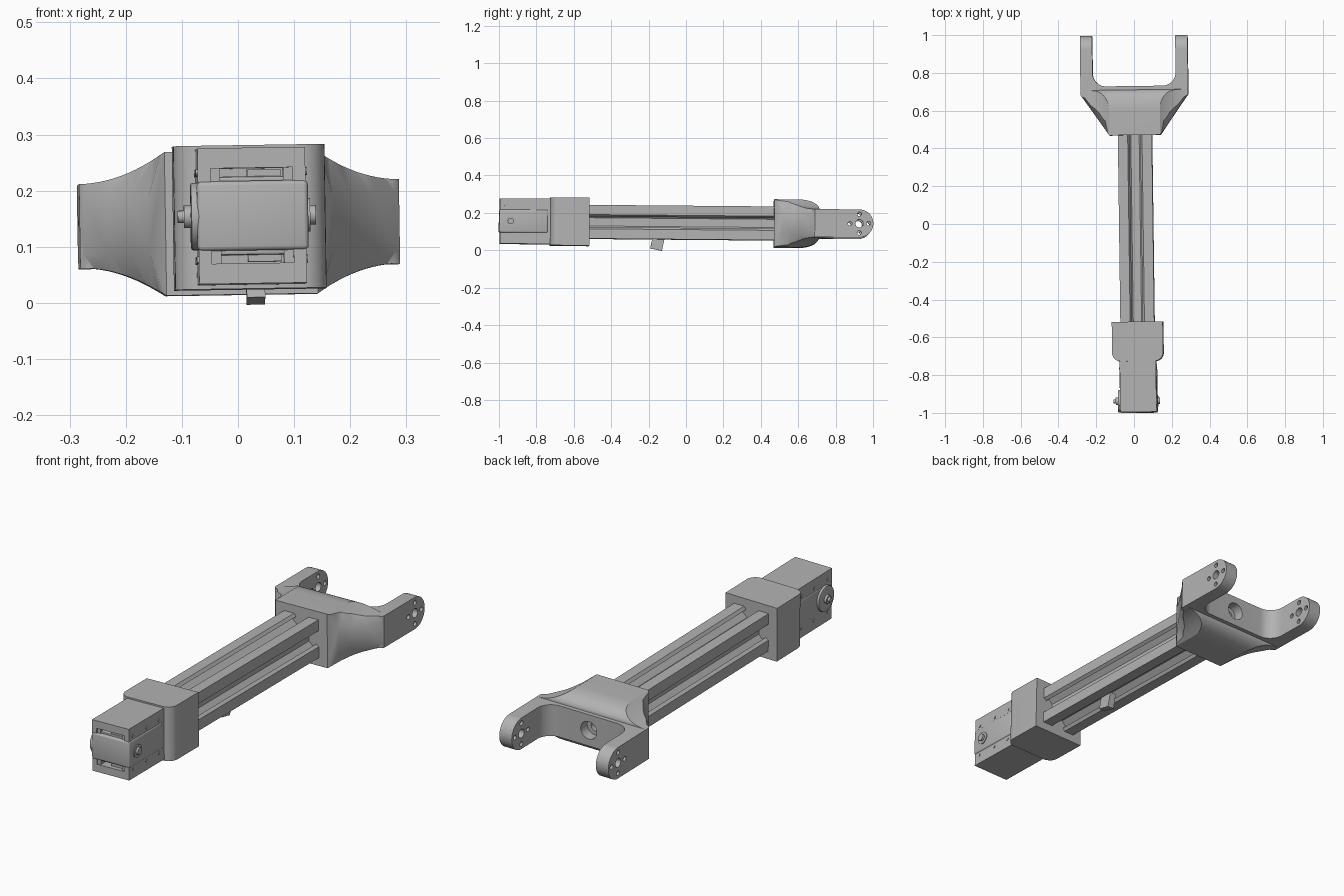
import bpy, bmesh, math
from mathutils import Matrix

cube = bpy.data.objects.get("Cube")
if cube:
    bpy.data.objects.remove(cube, do_unlink=True)

grey = bpy.data.materials.new("plain_grey")
grey.use_nodes = True
grey.diffuse_color = (0.45, 0.45, 0.45, 1)
grey.node_tree.nodes["Principled BSDF"].inputs["Base Color"].default_value = grey.diffuse_color

# The whole arm leans very slightly
LEAN = (Matrix.Translation((0.012, 0, 0.147)) @ Matrix.Rotation(0.0133, 4, 'Z')
        @ Matrix.Rotation(-0.0087, 4, 'X') @ Matrix.Rotation(-0.0157, 4, 'Y'))
parts = []
PLACE = {'x': lambda u, v, d: (d, u, v),
         'y': lambda u, v, d: (u, d, v),
         'z': lambda u, v, d: (u, v, d)}


def finish(name, bm):
    bmesh.ops.recalc_face_normals(bm, faces=bm.faces)
    me = bpy.data.meshes.new(name)
    bm.to_mesh(me)
    bm.free()
    me.materials.append(grey)
    ob = bpy.data.objects.new(name, me)
    bpy.context.collection.objects.link(ob)
    parts.append(ob)
    return ob


def loft(name, axis, lower, upper, a, b):
    """Solid between two outlines with equal point counts."""
    bm = bmesh.new()
    f = PLACE[axis]
    low = [bm.verts.new(f(u, v, a)) for u, v in lower]
    top = [bm.verts.new(f(u, v, b)) for u, v in upper]
    bm.faces.new(low)
    bm.faces.new(top)
    for i in range(len(low)):
        j = (i + 1) % len(low)
        bm.faces.new((low[i], low[j], top[j], top[i]))
    if lower is not upper:
        bmesh.ops.triangulate(bm, faces=bm.faces)
    return finish(name, bm)


def prism(name, axis, pts, a, b):
    return loft(name, axis, pts, pts, a, b)


def circle(u, v, r, n=24):
    return [(u + r * math.cos(2 * math.pi * i / n), v + r * math.sin(2 * math.pi * i / n))
            for i in range(n)]


def box(name, x, y, z):
    return prism(name, 'y', [(x[0], z[0]), (x[1], z[0]), (x[1], z[1]), (x[0], z[1])], *y)


def disc(name, axis, u, v, r, a, b, n=32):
    return prism(name, axis, circle(u, v, r, n), a, b)


def modify(ob):
    """Bake the modifiers into the mesh."""
    bpy.context.view_layer.update()
    dg = bpy.context.evaluated_depsgraph_get()
    me = bpy.data.meshes.new_from_object(ob.evaluated_get(dg))
    ob.modifiers.clear()
    ob.data = me


def combine(ob, tool, op='DIFFERENCE'):
    m = ob.modifiers.new("cut", 'BOOLEAN')
    m.operation, m.object, m.solver = op, tool, 'EXACT'
    modify(ob)
    parts.remove(tool)
    bpy.data.objects.remove(tool, do_unlink=True)


def bevel(ob, width, segments=3):
    m = ob.modifiers.new("round", 'BEVEL')
    m.width, m.segments, m.limit_method = width, segments, 'ANGLE'
    modify(ob)


def mirror(pts):
    return pts + [(-u, v) for u, v in reversed(pts) if u > 0]


# Slotted beam: one side of the section turned four times
side = [(-0.09, 0.09), (-0.038, 0.09), (-0.028, 0.076), (-0.05, 0.076), (-0.05, 0.066),
        (-0.022, 0.04), (0.022, 0.04), (0.05, 0.066), (0.05, 0.076), (0.028, 0.076), (0.038, 0.09)]
section = []
for k in range(4):
    c, s = (1, 0, -1, 0)[k], (0, -1, 0, 1)[k]
    section += [(u * c - v * s, u * s + v * c) for u, v in side]
prism("slotted_beam", 'y', section, -0.56, 0.52)

# Front sleeve with rounded upright edges
R = 0.045
corner = [(0.135 - R + R * math.sin(t), -0.727 + R - R * math.cos(t))
          for t in [math.pi / 2 * i / 8 for i in range(9)]]
prism("front_sleeve", 'z', mirror(corner + [(0.135, -0.518)]), -0.128, 0.128)

# Motor housing with a pocket open to the front
housing = box("motor_housing", (-0.096, 0.096), (-0.996, -0.7), (-0.121, 0.121))
combine(housing, box("pocket", (-0.073, 0.073), (-1.1, -0.86), (-0.085, 0.085)))

# Motor body, mounting tabs and plugs
bevel(box("motor_body", (-0.098, 0.1), (-1.0, -0.74), (-0.062, 0.062)), 0.008)
for s in (-1, 1):
    zs = sorted((s * 0.058, s * 0.07))
    bevel(box("motor_flange", (-0.08, 0.08), (-0.985, -0.87), zs), 0.004, 2)
    zs = sorted((s * 0.066, s * 0.082))
    box("motor_plug", (-0.008, 0.052), (-0.98, -0.87), zs)
    for x in (-0.066, 0.066):
        box("motor_lug", (x - 0.01, x + 0.01), (-0.99, -0.87), sorted((s * 0.06, s * 0.085)))
    for y in (-0.965, -0.86, -0.765):
        for e in (-1, 1):
            disc("housing_screw", 'x', y, s * 0.078, 0.007, e * 0.09, e * 0.099, 12)

# Output horn on the right, idler on the left
Y = -0.938
bevel(disc("output_horn", 'x', Y, 0, 0.06, -0.109, -0.09, 40), 0.004, 2)
disc("horn_hub", 'x', Y, 0, 0.02, -0.121, -0.1)
disc("horn_screw", 'x', Y, 0, 0.011, -0.132, -0.11, 16)
disc("idler_ring", 'x', Y, 0, 0.03, 0.09, 0.104)
disc("idler_hub", 'x', Y, 0, 0.017, 0.09, 0.114)

# Rear yoke: three outlines intersected
inner = [(0.15 + 0.07 * math.sin(t), 0.80 - 0.07 * math.cos(t))
         for t in [math.pi / 2 * i / 10 for i in range(11)]]
plan = [(0.135, 0.47), (0.285, 0.685), (0.285, 1.1), (0.22, 1.1)] + inner[::-1]
yoke = prism("rear_yoke", 'z', mirror(plan), -0.2, 0.2)

flank = [0.135 + 0.15 * i / 12 for i in range(13)]
arch = [(x, 0.075 + 0.053 * ((0.285 - x) / 0.15) ** 2) for x in flank] + [(0.4, 0.075)]
front = mirror(arch[::-1])
front = mirror(arch[::-1]) + []
ring = [(x, -z) for x, z in arch[::-1]]
outline = arch + ring
full = outline + [(-x, z) for x, z in outline[::-1]]
combine(yoke, prism("front_outline", 'y', full, 0.3, 1.2), 'INTERSECT')

shoulder = [(0.6 + 0.11 * math.sin(t), 0.075 + 0.053 * math.cos(t))
            for t in [math.pi / 2 * i / 10 for i in range(11)]]
tip = [(0.923 + 0.075 * math.sin(t), 0.075 * math.cos(t))
       for t in [math.pi / 2 * i / 10 for i in range(11)]]
upper = [(0.4, 0.128)] + shoulder + tip
profile = upper + [(y, -z) for y, z in reversed(upper[:-1])]
combine(yoke, prism("side_outline", 'x', profile, -0.5, 0.5), 'INTERSECT')

# Scoops above and below the slanted rib on each flank
diagonal = [(0.137, 0.465), (0.165, 0.508), (0.2, 0.558), (0.24, 0.615), (0.285, 0.679)]
scoop = [(0.137, 0.465), (0.152, 0.555), (0.178, 0.61), (0.22, 0.65), (0.285, 0.681)]
outer = [(0.4, 0.68), (0.4, 0.4), (0.137, 0.4)]
for sx in (-1, 1):
    for sz in (-1, 1):
        low = [(sx * x, y) for x, y in diagonal + outer]
        top = [(sx * x, y) for x, y in scoop + outer]
        combine(yoke, loft("scoop", 'z', low, top, sz * 0.042, sz * 0.135))

# Cable hole in the saddle, bolt holes in the arms
combine(yoke, disc("saddle_recess", 'y', 0, 0, 0.042, 0.68, 0.9))
combine(yoke, disc("saddle_hole", 'y', 0, 0, 0.022, 0.6, 0.9))
combine(yoke, disc("pivot_hole", 'x', 0.923, 0, 0.021, -0.5, 0.5, 24))
for u, v in circle(0.923, 0, 0.05, 4):
    combine(yoke, disc("bolt_hole", 'x', u, v, 0.011, -0.5, 0.5, 16))

# Small tab hanging under the beam
tab = box("cable_tab", (-0.001, 0.032), (-0.032, 0.032), (-0.036, 0.036))
tab.data.transform(Matrix.Translation((0, -0.152, -0.11)) @ Matrix.Rotation(-0.2, 4, 'X'))

for ob in parts:
    ob.data.transform(LEAN)
    bpy.ops.object.select_all(action='DESELECT')
    ob.select_set(True)
    bpy.context.view_layer.objects.active = ob
    bpy.ops.object.shade_smooth_by_angle(angle=math.radians(30))
